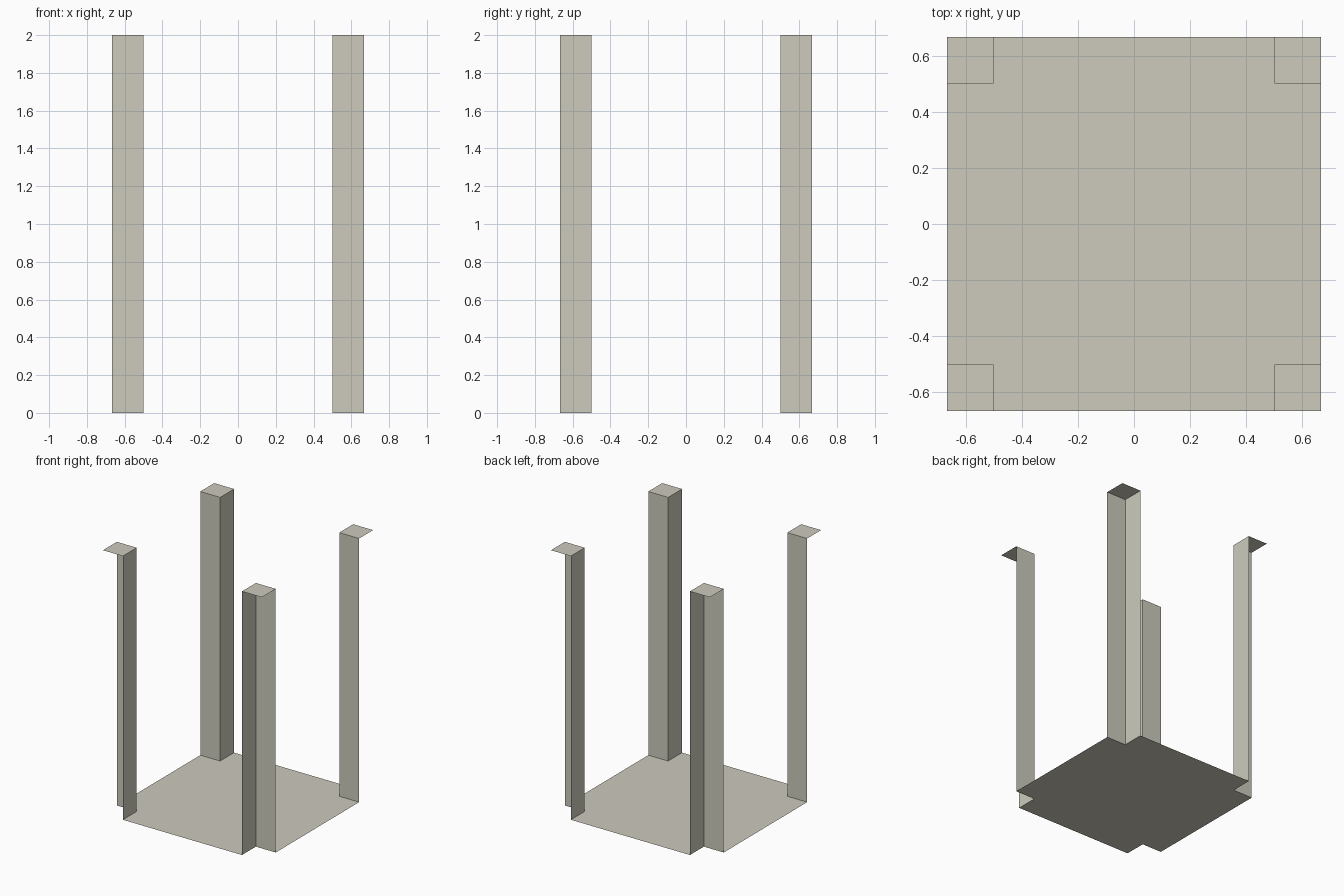
import bpy

if "Cube" in bpy.data.objects:
    bpy.data.objects.remove(bpy.data.objects["Cube"])

OUT, INN, TOP = 2 / 3, 0.5, 2.0

stone = bpy.data.materials.new("warm grey")
stone.diffuse_color = (0.610, 0.597, 0.509, 1)
stone.use_nodes = True
stone.node_tree.nodes["Principled BSDF"].inputs["Base Color"].default_value = stone.diffuse_color


def add_part(name, verts, faces):
    mesh = bpy.data.meshes.new(name)
    mesh.from_pydata(verts, [], faces)
    mesh.materials.append(stone)
    mesh.update()
    obj = bpy.data.objects.new(name, mesh)
    bpy.context.collection.objects.link(obj)
    return obj


# Floor: thin sheet, square with a notch at each corner
outline = []
for sx, sy in ((1, 1), (-1, 1), (-1, -1), (1, -1)):
    notch = [(OUT, INN), (INN, INN), (INN, OUT)]
    if sx * sy < 0:
        notch.reverse()
    outline += [(sx * x, sy * y, 0) for x, y in notch]
add_part("floor", outline, [tuple(range(12))])


# Corner posts: two inner walls and a cap, open on the outer sides and below
def corner_post(name, sx, sy):
    plan = [(OUT, INN), (INN, INN), (INN, OUT), (OUT, OUT)]
    verts = [(sx * x, sy * y, z) for z in (0, TOP) for x, y in plan]
    faces = [(0, 4, 5, 1), (1, 5, 6, 2), (4, 7, 6, 5)]
    if sx * sy < 0:
        faces = [f[::-1] for f in faces]
    post = add_part(name, verts, faces)
    # walls look towards the middle, cap looks up
    for p in post.data.polygons:
        n, c = p.normal, p.center
        if (n.z < -0.5) or (abs(n.z) < 0.5 and n.x * c.x + n.y * c.y > 0):
            p.flip()
    post.data.update()


for side, sx in (("left", -1), ("right", 1)):
    for end, sy in (("front", -1), ("back", 1)):
        corner_post(f"{end}_{side}_post", sx, sy)
